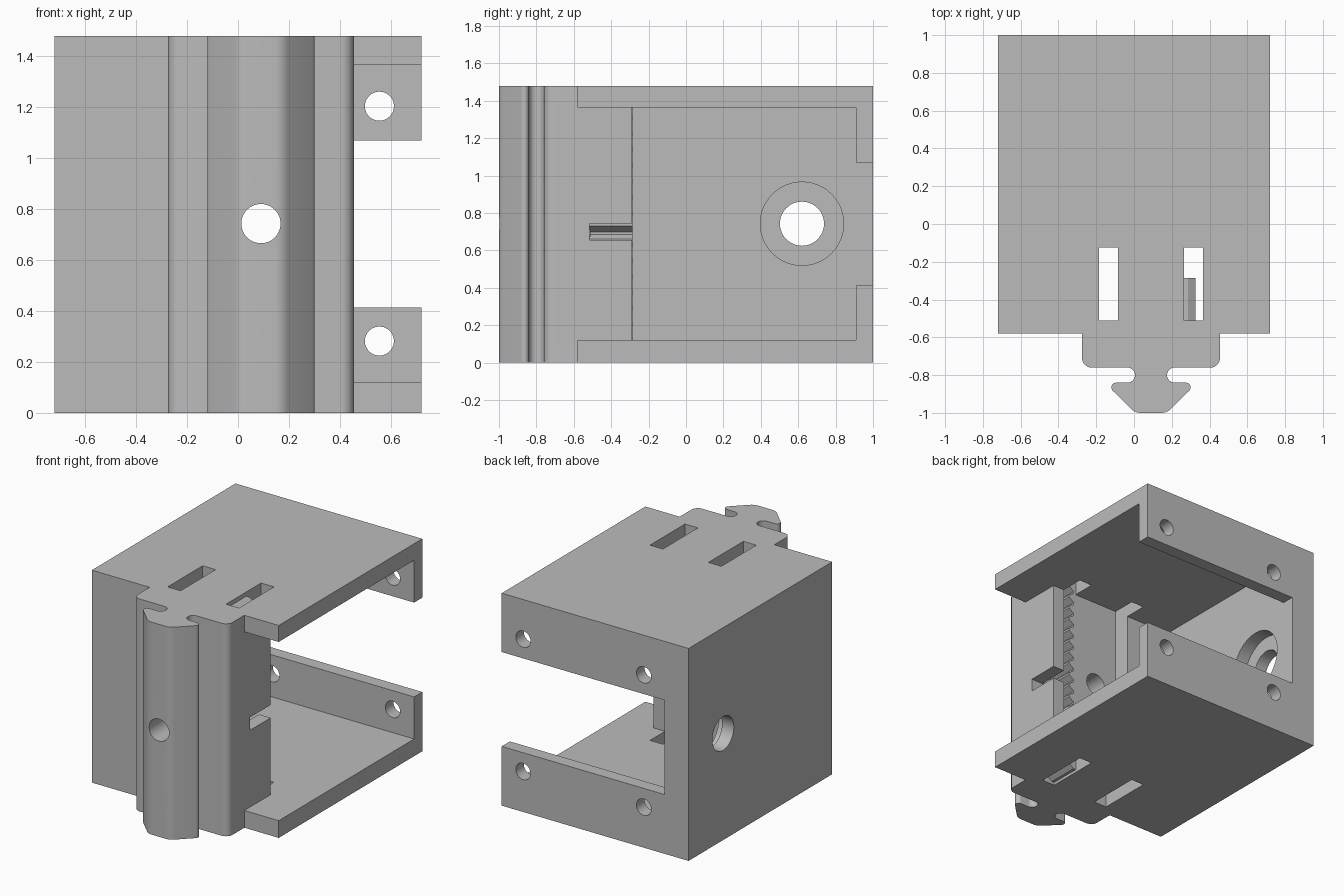
import bpy, bmesh
from math import radians, cos, sin
from mathutils import Matrix

if "Cube" in bpy.data.objects:
    bpy.data.objects.remove(bpy.data.objects["Cube"], do_unlink=True)

HEIGHT = 1.48
MID_Z = 0.743
RAIL_X = 0.09

grey = bpy.data.materials.new("plain_grey")
grey.use_nodes = True
colour = (0.5, 0.5, 0.5, 1)
grey.diffuse_color = colour
grey.node_tree.nodes["Principled BSDF"].inputs["Base Color"].default_value = colour


def make_object(name, bm):
    bmesh.ops.recalc_face_normals(bm, faces=bm.faces)
    mesh = bpy.data.meshes.new(name)
    bm.to_mesh(mesh)
    bm.free()
    mesh.materials.append(grey)
    obj = bpy.data.objects.new(name, mesh)
    bpy.context.collection.objects.link(obj)
    return obj


def prism(name, points, offset):
    bm = bmesh.new()
    face = bm.faces.new([bm.verts.new(p) for p in points])
    moved = bmesh.ops.extrude_face_region(bm, geom=[face])["geom"]
    bmesh.ops.translate(bm, vec=offset, verts=[v for v in moved if isinstance(v, bmesh.types.BMVert)])
    return make_object(name, bm)


def box(name, x0, x1, y0, y1, z0, z1):
    corners = [(x0, y0, z0), (x1, y0, z0), (x1, y1, z0), (x0, y1, z0)]
    return prism(name, corners, (0, 0, z1 - z0))


def cylinder(name, centre, radius, length, axis):
    bm = bmesh.new()
    turn = Matrix.Rotation(radians(90), 4, "Y" if axis == "X" else "X")
    bmesh.ops.create_cone(bm, cap_ends=True, segments=48, radius1=radius, radius2=radius,
                          depth=length, matrix=Matrix.Translation(centre) @ turn)
    return make_object(name, bm)


def arc(cx, cy, r, start, end, steps=8):
    angles = [radians(start + (end - start) * i / steps) for i in range(steps + 1)]
    return [(cx + r * cos(a), cy + r * sin(a)) for a in angles]


def activate(obj):
    bpy.ops.object.select_all(action="DESELECT")
    obj.select_set(True)
    bpy.context.view_layer.objects.active = obj


def cut(target, cutter):
    mod = target.modifiers.new("cut", "BOOLEAN")
    mod.operation = "DIFFERENCE"
    mod.solver = "EXACT"
    mod.object = cutter
    activate(target)
    bpy.ops.object.modifier_apply(modifier=mod.name)
    bpy.data.objects.remove(cutter, do_unlink=True)


# Half outline of the mounting block, grooves and slotted rail head
half = [(0.365, -0.58)]
half += arc(0.315, -0.71, 0.05, 0, -90)
half += arc(0.125, -0.80, 0.04, 90, 270, 14)
half += arc(0.185, -0.865, 0.025, 90, -45)
half += arc(0.055, -0.93, 0.07, -45, -90)

# Housing body with the rail, extruded to full height
outline = [(0.72, 1), (-0.72, 1), (-0.72, -0.58)]
outline += [(RAIL_X - u, y) for u, y in half]
outline += [(RAIL_X + u, y) for u, y in reversed(half)]
outline.append((0.72, -0.58))
body = prism("housing_with_rail", [(x, y, 0) for x, y in outline], (0, 0, HEIGHT))

# Inner cavity, open side beside the front wall, and back opening
cut(body, box("cavity", -0.535, 1, -0.29, 0.91, 0.12, 1.365))
cut(body, box("side_gap", 0.455, 1, -0.7, -0.2, 0.12, 1.365))
cut(body, box("back_opening", -0.535, 1, 0.8, 1.2, 0.413, 1.07))

# Two belt channels running top to bottom, and the belt entry in the wall end
for x in (-0.185, 0.265):
    cut(body, box("belt_channel", x, x + 0.1, -0.51, -0.125, -0.1, HEIGHT + 0.1))
cut(body, box("belt_entry", 0.3, 0.6, -0.515, -0.2, 0.655, 0.745))

# Shaft hole with counterbore inside the side wall
cut(body, cylinder("shaft_hole", (-0.65, 0.62, MID_Z), 0.118, 0.4, "X"))
cut(body, cylinder("counterbore", (-0.53, 0.62, MID_Z), 0.223, 0.2, "X"))

# Bolt hole through the rail, and four screw holes in the back flanges
cut(body, cylinder("rail_hole", (RAIL_X, -0.65, MID_Z), 0.077, 0.9, "Y"))
for x in (-0.375, 0.555):
    for z in (0.282, 1.204):
        cut(body, cylinder("screw_hole", (x, 0.95, z), 0.057, 0.3, "Y"))

# Toothed belt rack inside the right channel
root, tip, pitch, teeth = 0.285, 0.325, 0.085, 17
profile = [(0.26, 0.02)]
for i in range(teeth):
    z = 0.02 + i * pitch
    profile += [(root, z), (tip, z + 0.03), (tip, z + 0.045), (root, z + 0.07)]
profile.append((0.26, 0.02 + teeth * pitch - 0.015))
rack = prism("belt_rack", [(x, -0.515, z) for x, z in profile], (0, 0.23, 0))

for obj in (body, rack):
    activate(obj)
    bpy.ops.object.shade_smooth_by_angle(angle=radians(30))
